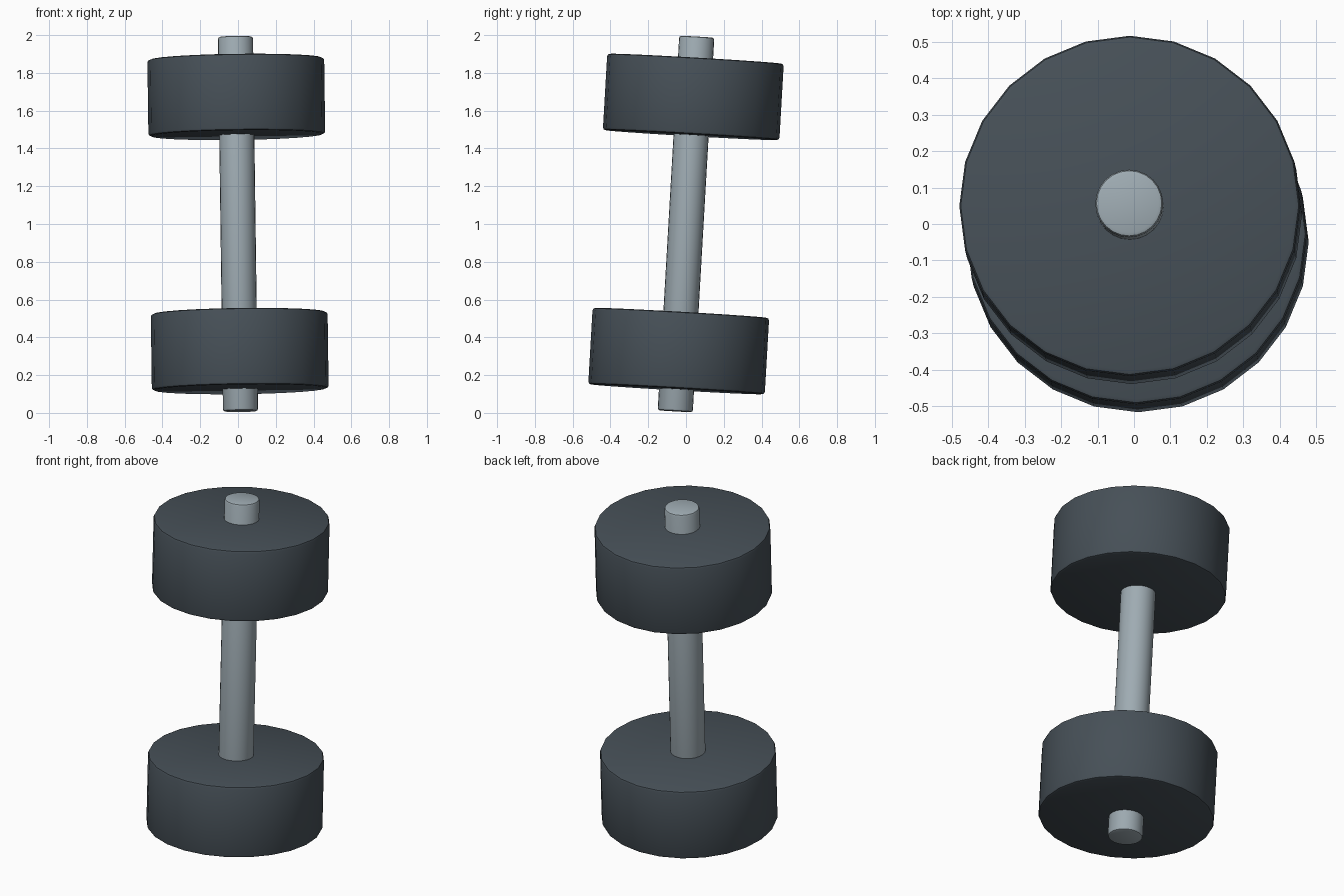
import bpy
import math
from mathutils import Vector

cube = bpy.data.objects.get("Cube")
if cube:
    bpy.data.objects.remove(cube, do_unlink=True)


def make_material(name, color):
    mat = bpy.data.materials.new(name)
    mat.use_nodes = True
    mat.diffuse_color = color
    mat.node_tree.nodes["Principled BSDF"].inputs["Base Color"].default_value = color
    return mat


dark_iron = make_material("dark iron", (0.062, 0.080, 0.096, 1))
steel = make_material("pale steel", (0.345, 0.410, 0.448, 1))

# The whole dumbbell leans slightly along this axis through its centre
CENTER = Vector((0, 0, 1))
AXIS = Vector((-0.027, 0.115, 2)).normalized()
TILT = Vector((0, 0, 1)).rotation_difference(AXIS)


def add_cylinder(name, radius, length, offset, bevel, material):
    """Bevelled 24-sided cylinder centred at a distance along the axis."""
    bpy.ops.mesh.primitive_cylinder_add(vertices=24, radius=radius, depth=length)
    obj = bpy.context.object
    obj.name = name
    obj.data.materials.append(material)
    mod = obj.modifiers.new("edge bevel", 'BEVEL')
    mod.width = bevel
    mod.segments = 2
    mod.limit_method = 'ANGLE'
    mod.angle_limit = math.radians(40)
    bpy.ops.object.modifier_apply(modifier=mod.name)
    bpy.ops.object.shade_smooth_by_angle(angle=math.radians(30))
    obj.rotation_euler = TILT.to_euler()
    obj.location = CENTER + AXIS * offset
    return obj


# Bar running through both weights
add_cylinder("bar", 0.093, 1.986, 0, 0.012, steel)

# Weights at the two ends
for name, side in (("upper_weight", 1), ("lower_weight", -1)):
    add_cylinder(name, 0.468, 0.405, side * 0.674, 0.014, dark_iron)
